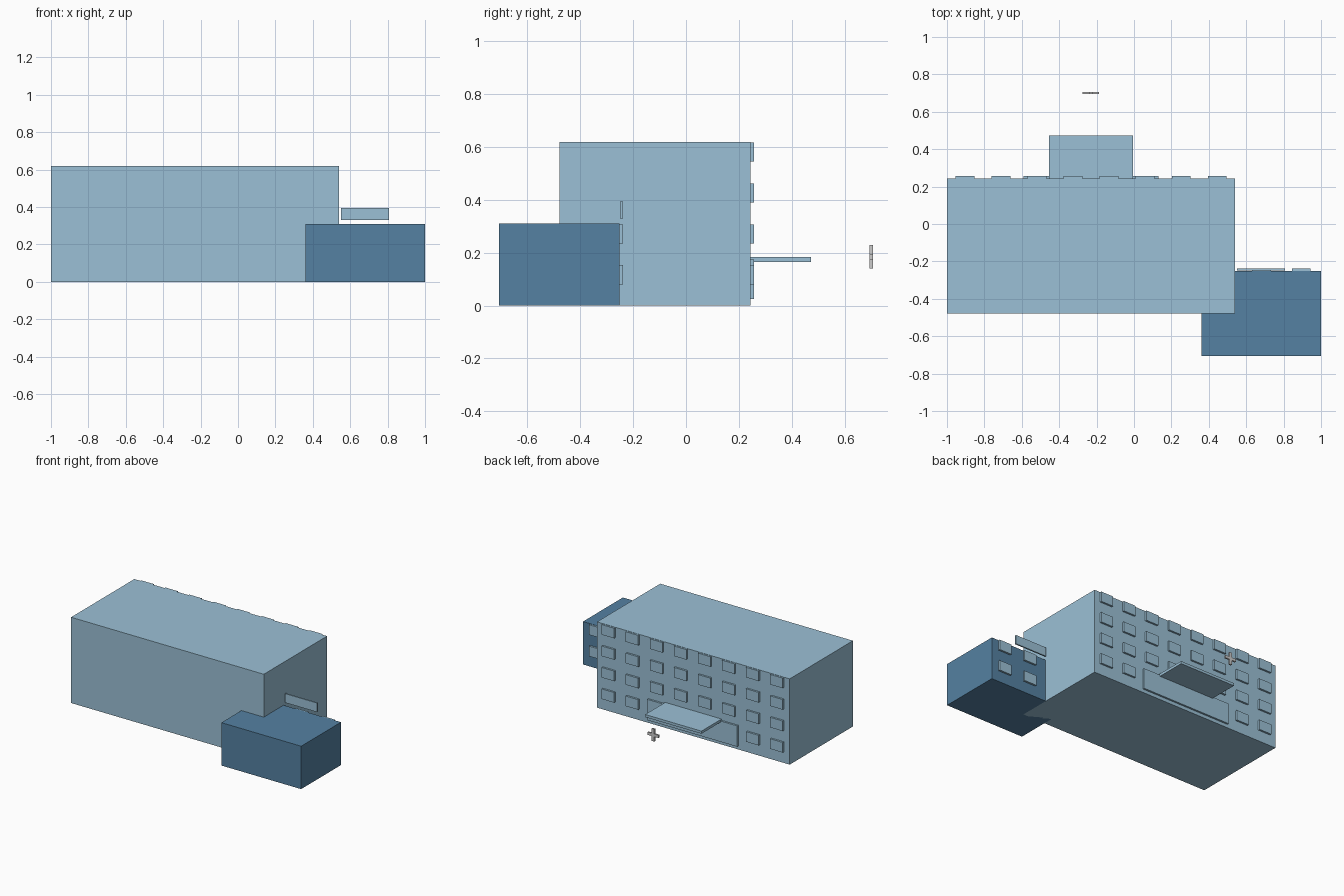
import bpy
import bmesh
from mathutils import Matrix, Vector

if "Cube" in bpy.data.objects:
    bpy.data.objects.remove(bpy.data.objects["Cube"])


def material(name, rgb):
    m = bpy.data.materials.new(name)
    m.diffuse_color = (*rgb, 1)
    m.use_nodes = True
    m.node_tree.nodes["Principled BSDF"].inputs["Base Color"].default_value = m.diffuse_color
    return m


LIGHT = material("light_blue", (0.33, 0.53, 0.67))
DARK = material("dark_blue", (0.09, 0.22, 0.36))


def boxes(name, extents, mat=None):
    """One object from boxes given as (x0, x1, y0, y1, z0, z1)."""
    bm = bmesh.new()
    for x0, x1, y0, y1, z0, z1 in extents:
        centre = Vector((x0 + x1, y0 + y1, z0 + z1)) / 2
        size = (x1 - x0, y1 - y0, z1 - z0, 1)
        bmesh.ops.create_cube(
            bm, size=1, matrix=Matrix.Translation(centre) @ Matrix.Diagonal(size))
    mesh = bpy.data.meshes.new(name)
    bm.to_mesh(mesh)
    bm.free()
    if mat:
        mesh.materials.append(mat)
    obj = bpy.data.objects.new(name, mesh)
    bpy.context.collection.objects.link(obj)
    return obj


BACK = 0.244        # rear wall of the main block
WING_BACK = -0.252  # rear wall of the wing
FLOOR = 0.155       # storey height


def window(xc, y, floor):
    z = floor * FLOOR
    return (xc - 0.05, xc + 0.05, y - 0.002, y + 0.0135, z + 0.08, z + 0.153)


# Building masses
boxes("main_block", [(-1, 0.541, -0.478, BACK, 0, 0.62)], LIGHT)
boxes("side_wing", [(0.362, 1, -0.707, WING_BACK, 0, 0.31)], DARK)

# Rear windows, leaving room for the entrance on the ground floor
boxes("main_windows",
      [window(-1 + (col + 0.5) * 0.1926, BACK, floor)
       for floor in range(4) for col in range(8)
       if floor > 0 or col not in (2, 3, 4, 5)], LIGHT)

# Rear windows of the wing
boxes("wing_windows",
      [window(xc, WING_BACK, floor) for floor in range(2) for xc in (0.682, 0.894)],
      LIGHT)

# Entrance panel and canopy
boxes("entrance_panel", [(-0.59, 0.13, BACK - 0.002, BACK + 0.0135, 0.025, 0.175)], LIGHT)
boxes("entrance_canopy", [(-0.455, -0.005, BACK - 0.002, 0.473, 0.165, 0.184)], LIGHT)

# Sign board above the wing roof
boxes("roof_sign_board", [(0.55, 0.806, -0.249, -0.239, 0.33, 0.395)], LIGHT)

# Free-standing plus sign
boxes("plus_sign", [(-0.275, -0.187, 0.695, 0.707, 0.175, 0.195),
                    (-0.241, -0.221, 0.695, 0.707, 0.14, 0.23)])
